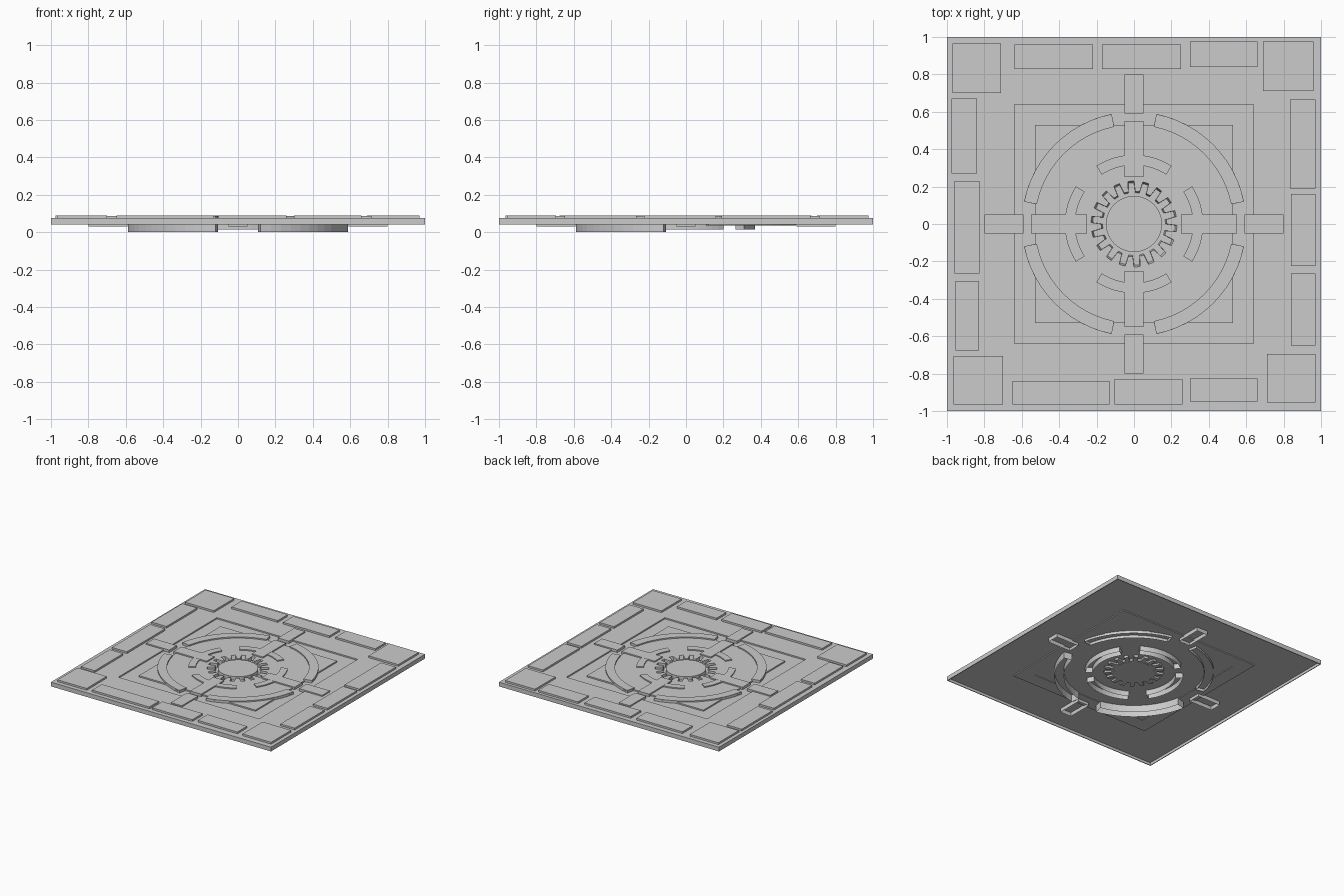
import bpy
import bmesh
from math import sin, cos, pi, radians

cube = bpy.data.objects.get("Cube")
if cube:
    bpy.data.objects.remove(cube, do_unlink=True)

# Single stone colour
stone = bpy.data.materials.new("grey_stone")
stone.use_nodes = True
colour = (0.6, 0.6, 0.6, 1)
stone.diffuse_color = colour
stone.node_tree.nodes["Principled BSDF"].inputs["Base Color"].default_value = colour

TOP = 0.075      # tile surface
RAISED = 0.085   # relief surface


def finish(name, mesh):
    mesh.materials.clear()
    mesh.materials.append(stone)
    obj = bpy.data.objects.new(name, mesh)
    bpy.context.collection.objects.link(obj)
    return obj


def prism(name, loops, low, high, hollow=False):
    """Extrude nested outlines; hollow leaves the underside open."""
    curve = bpy.data.curves.new(name, "CURVE")
    curve.dimensions = "2D"
    curve.fill_mode = "BOTH"
    curve.extrude = (high - low) / 2
    for loop in loops:
        spline = curve.splines.new("POLY")
        spline.points.add(len(loop) - 1)
        for point, (x, y) in zip(spline.points, loop):
            point.co = (x, y, 0, 1)
        spline.use_cyclic_u = True
    helper = bpy.data.objects.new(name + "_outline", curve)
    bpy.context.collection.objects.link(helper)
    bpy.context.view_layer.update()
    graph = bpy.context.evaluated_depsgraph_get()
    mesh = bpy.data.meshes.new_from_object(helper.evaluated_get(graph))
    bpy.data.objects.remove(helper, do_unlink=True)

    bm = bmesh.new()
    bm.from_mesh(mesh)
    bmesh.ops.translate(bm, verts=bm.verts, vec=(0, 0, (low + high) / 2))
    bmesh.ops.remove_doubles(bm, verts=bm.verts, dist=0.0001)
    bmesh.ops.recalc_face_normals(bm, faces=bm.faces)
    if hollow:
        under = [f for f in bm.faces if f.normal.z < -0.9]
        bmesh.ops.delete(bm, geom=under, context="FACES")
    for face in bm.faces:
        face.smooth = False
    bm.to_mesh(mesh)
    bm.free()
    return finish(name, mesh)


def rect(x0, y0, x1, y1):
    return [(x0, y0), (x1, y0), (x1, y1), (x0, y1)]


def square(half):
    return rect(-half, -half, half, half)


def polar(radius, angle):
    return (radius * cos(angle), radius * sin(angle))


def sector(inner, outer, start, end, steps=12):
    angles = [radians(start + (end - start) * i / steps) for i in range(steps + 1)]
    return [polar(outer, a) for a in angles] + [polar(inner, a) for a in reversed(angles)]


def plateau_outline():
    """Square with bulging arcs, notched at the four axes."""
    points = []
    for quarter in range(4):
        for deg in [0, 11.4, 11.6, 15, 19, 23, 28, 45, 62, 67, 71, 75, 78.4, 78.6]:
            a = radians(deg + 90 * quarter)
            r = 0.53 / max(abs(cos(a)), abs(sin(a)))
            if 11.5 < deg < 78.5:
                r = max(r, 0.6)
            points.append(polar(r, a))
    return points


def gear_outline(scale=1.0, teeth=18):
    points = []
    for i in range(teeth):
        for radius, offset in [(0.175, 0), (0.175, 0.4), (0.23, 0.5), (0.23, 0.9)]:
            points.append(polar(radius * scale, 2 * pi * (i + offset) / teeth))
    return points


# Tile body with an open underside
prism("tile_border", [square(1), square(0.64)], 0.062, TOP)
prism("tile_rim", [square(1), square(0.994)], 0.04, TOP - 0.001)
prism("square_groove", [square(0.645), plateau_outline()], 0.054, 0.064)
prism("plateau", [plateau_outline(), gear_outline()], 0.058, TOP)

# Gear-shaped recess with sloping walls around a round hub
bm = bmesh.new()
upper = [bm.verts.new((x, y, TOP)) for x, y in gear_outline()]
lower = [bm.verts.new((x, y, 0.045)) for x, y in gear_outline(0.96)]
for i in range(len(upper)):
    j = (i + 1) % len(upper)
    bm.faces.new((upper[j], upper[i], lower[i], lower[j]))
bm.faces.new(lower)
mesh = bpy.data.meshes.new("gear_recess")
bm.to_mesh(mesh)
bm.free()
finish("gear_recess", mesh)
prism("hub_disc", [[polar(0.15, 2 * pi * i / 40) for i in range(40)]], 0.044, TOP)

# Irregular raised border slabs, in hundredths
slabs = [
    (-97, 70, -71, 96.5), (-64, 83, -22, 96), (-17, 83, 25, 96),
    (30, 84, 66, 97.5), (69, 71, 96, 97.5),
    (-97.5, 27, -84, 67), (-96, -26.5, -82.5, 23), (-95.5, -67.5, -83, -30.5),
    (-96.5, -96.5, -70, -70.5), (-65, -96.5, -13, -84), (-10.5, -96.5, 26, -83),
    (30, -95, 66, -82.5), (71, -95.5, 97, -69.5),
    (83.5, 19, 97, 66.5), (84, -22.5, 97, 16), (84, -65, 97, -26.5),
]
for slab in slabs:
    prism("border_slab", [rect(*[v / 100 for v in slab])], TOP - 0.002, 0.09)

# Four-fold relief: ring quarters, spokes and inner arcs
for quarter in range(4):
    turn = 90 * quarter
    depth = 0.0 if quarter > 1 else 0.035
    prism("ring_quarter", [sector(0.53, 0.6, turn + 11.5, turn + 78.5)],
          depth, RAISED, True)
    parts = [
        prism("spoke_end", [rect(0.59, -0.05, 0.8, 0.05)], 0.03, RAISED, True),
        prism("spoke", [rect(0.25, -0.05, 0.55, 0.05)], 0.058, RAISED),
        prism("inner_arc", [sector(0.315, 0.37, -33, 33)], 0.015, RAISED - 0.001, True),
    ]
    for part in parts:
        part.rotation_euler.z = radians(turn)
